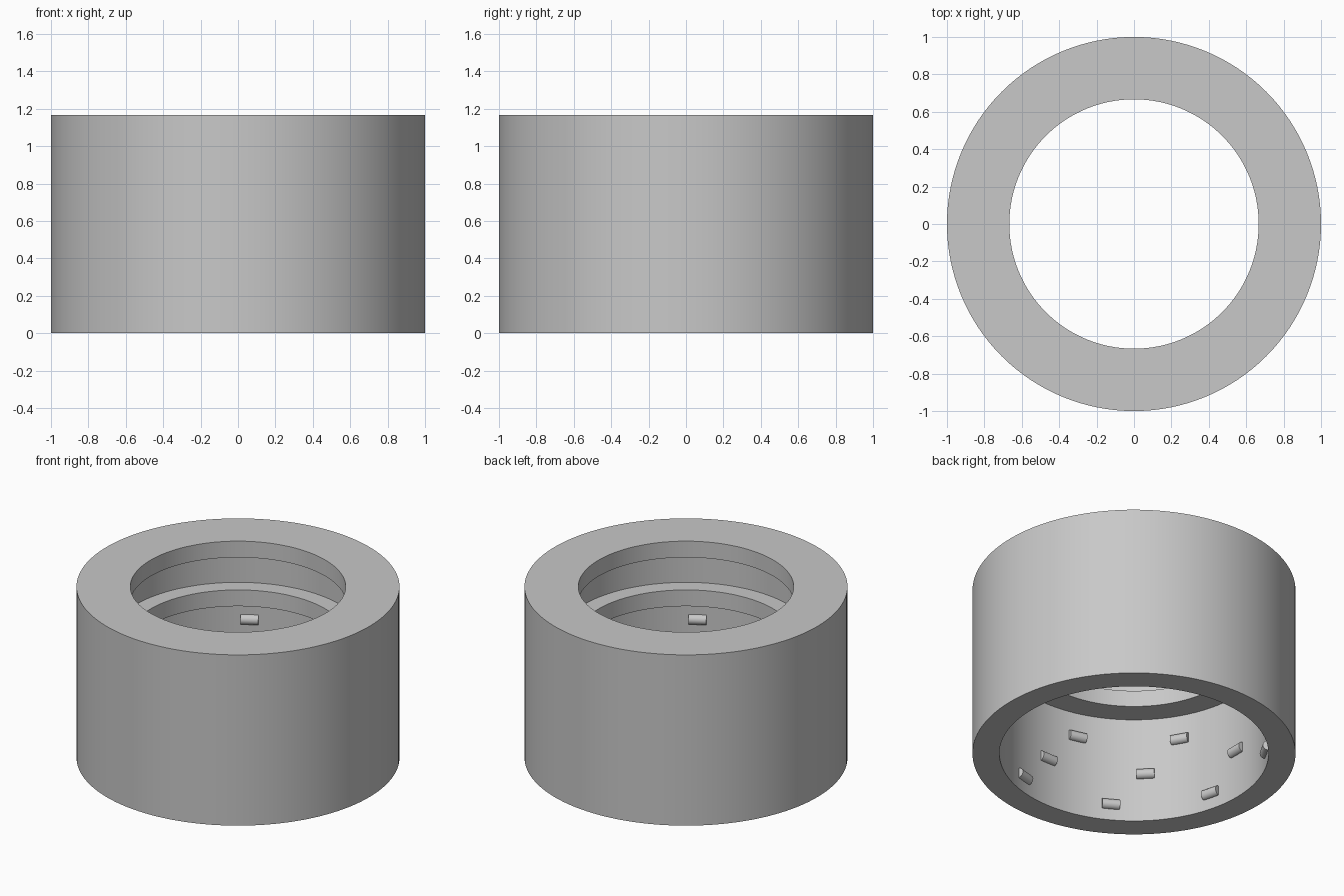
import bpy, bmesh
from math import radians, cos, sin, pi
from mathutils import Matrix, Vector

cube = bpy.data.objects.get("Cube")
if cube:
    bpy.data.objects.remove(cube, do_unlink=True)

U = 1 / 9  # design unit: the outer radius is nine units

grey = bpy.data.materials.new("plain grey")
grey.use_nodes = True
colour = (0.58, 0.58, 0.58, 1)
grey.diffuse_color = colour
grey.node_tree.nodes["Principled BSDF"].inputs["Base Color"].default_value = colour


def finish(bm, name):
    bmesh.ops.recalc_face_normals(bm, faces=bm.faces)
    mesh = bpy.data.meshes.new(name)
    bm.to_mesh(mesh)
    bm.free()
    obj = bpy.data.objects.new(name, mesh)
    bpy.context.collection.objects.link(obj)
    mesh.materials.append(grey)
    bpy.ops.object.select_all(action='DESELECT')
    obj.select_set(True)
    bpy.context.view_layer.objects.active = obj
    bpy.ops.object.shade_smooth_by_angle(angle=radians(30))
    return obj


# Stepped sleeve: closed wall section (radius, height) revolved about z
section = [(9, 0), (9, 10.5), (6, 10.5), (6, 9.5), (7, 9.5),
           (7, 7.5), (6, 7.5), (6, 6.5), (7.5, 6.5), (7.5, 0)]
bm = bmesh.new()
verts = [bm.verts.new((r * U, 0, z * U)) for r, z in section]
edges = [bm.edges.new((v, verts[(i + 1) % len(verts)])) for i, v in enumerate(verts)]
bmesh.ops.spin(bm, geom=verts + edges, cent=(0, 0, 0), axis=(0, 0, 1),
               angle=2 * pi, steps=128, use_merge=True)
bmesh.ops.remove_doubles(bm, verts=bm.verts, dist=1e-5)
finish(bm, "stepped_sleeve")

# Three staggered rows of small round pins, half sunk in the lower bore
rows = [("lower", 1, 15), ("middle", 3, 0), ("upper", 5, 30)]
for label, height, offset in rows:
    bm = bmesh.new()
    for k in range(8):
        a = radians(offset + 45 * k)
        place = (Matrix.Translation(Vector((7.5 * U * cos(a), 7.5 * U * sin(a), height * U)))
                 @ Matrix.Rotation(a, 4, 'Z') @ Matrix.Rotation(pi / 2, 4, 'X'))
        bmesh.ops.create_cone(bm, cap_ends=True, segments=24, radius1=0.3 * U,
                              radius2=0.3 * U, depth=U, matrix=place)
    finish(bm, label + "_bore_pins")
